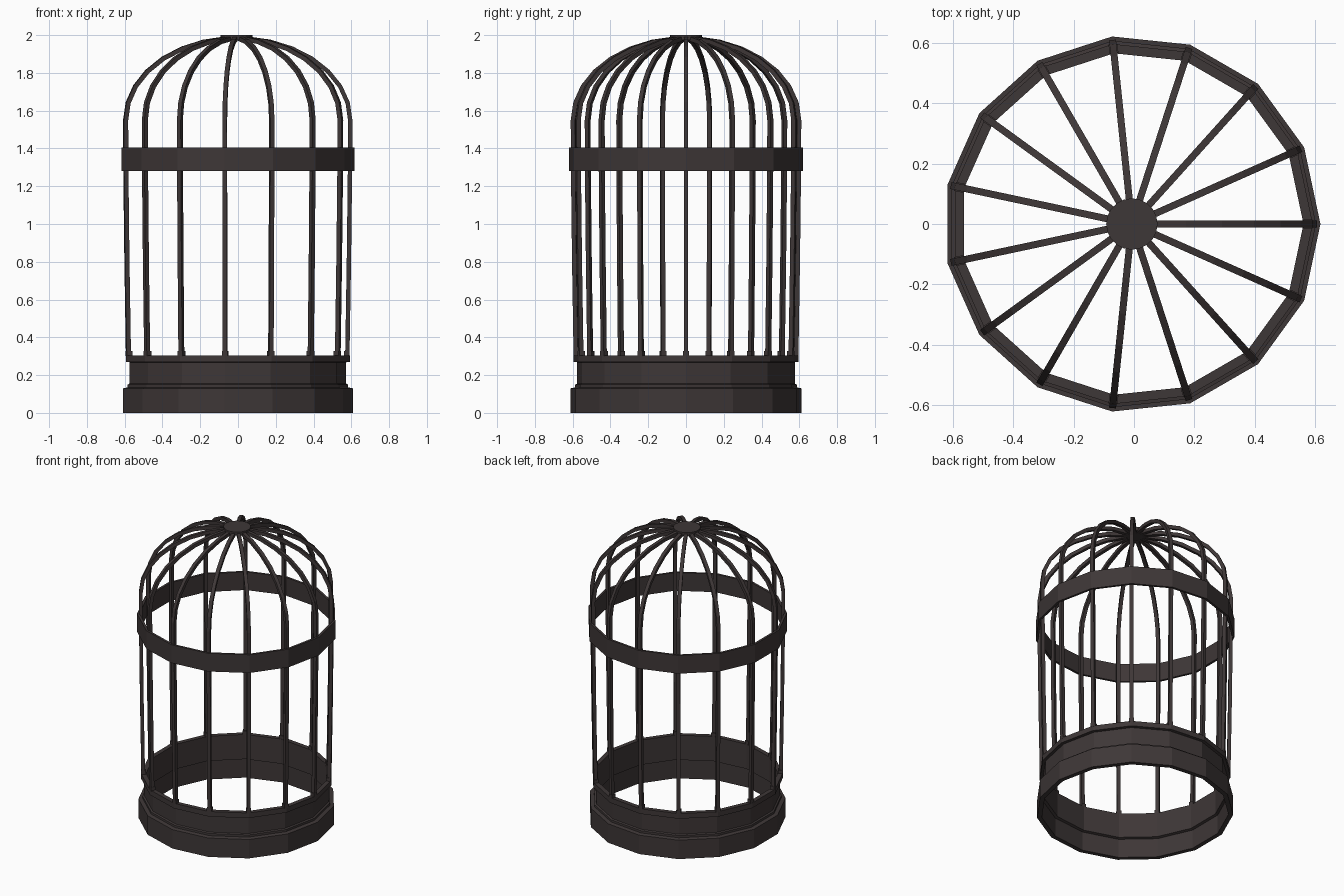
import bpy, bmesh, math

if "Cube" in bpy.data.objects:
    bpy.data.objects.remove(bpy.data.objects["Cube"])

CX = -0.007          # centre of the 15-sided plan
N = 15

iron = bpy.data.materials.new("dark_iron")
iron.diffuse_color = (0.048, 0.038, 0.038, 1)
iron.use_nodes = True
iron.node_tree.nodes["Principled BSDF"].inputs["Base Color"].default_value = iron.diffuse_color


def finish(name, bm):
    bmesh.ops.recalc_face_normals(bm, faces=bm.faces[:])
    me = bpy.data.meshes.new(name)
    bm.to_mesh(me)
    bm.free()
    me.materials.append(iron)
    ob = bpy.data.objects.new(name, me)
    ob.location.x = CX
    bpy.context.collection.objects.link(ob)
    return ob


def lathe(name, profile, sides=N):
    """Closed (radius, z) profile turned round the axis."""
    bm = bmesh.new()
    rings = []
    for i in range(sides):
        a = 2 * math.pi * i / sides
        rings.append([bm.verts.new((r * math.cos(a), r * math.sin(a), z)) for r, z in profile])
    k = len(profile)
    for i in range(sides):
        p, q = rings[i], rings[(i + 1) % sides]
        for j in range(k):
            bm.faces.new((p[j], q[j], q[(j + 1) % k], p[(j + 1) % k]))
    return finish(name, bm)


def sweep(name, path, half, angle):
    """Square rod along a (radius, z) path standing in one radial plane."""
    bm = bmesh.new()
    c, s = math.cos(angle), math.sin(angle)
    rings = []
    for i, (r, z) in enumerate(path):
        r0, z0 = path[max(i - 1, 0)]
        r1, z1 = path[min(i + 1, len(path) - 1)]
        d = math.hypot(r1 - r0, z1 - z0)
        nr, nz = (z1 - z0) / d * half, -(r1 - r0) / d * half
        ring = []
        for u, t in ((1, 1), (1, -1), (-1, -1), (-1, 1)):
            R, Z, T = r + u * nr, z + u * nz, t * half
            ring.append(bm.verts.new((R * c - T * s, R * s + T * c, Z)))
        rings.append(ring)
    for p, q in zip(rings, rings[1:]):
        for j in range(4):
            bm.faces.new((p[j], p[(j + 1) % 4], q[(j + 1) % 4], q[j]))
    bm.faces.new(rings[0])
    bm.faces.new(rings[-1])
    return finish(name, bm)


# Stepped hollow base
lathe("base", [(0.615, 0), (0.615, 0.13), (0.59, 0.135), (0.59, 0.15), (0.58, 0.155),
               (0.58, 0.268), (0.599, 0.27), (0.599, 0.305), (0.568, 0.305),
               (0.568, 0.135), (0.585, 0.13), (0.585, 0)])

# Middle band
lathe("band", [(0.624, 1.28), (0.624, 1.405), (0.608, 1.405), (0.608, 1.28)])

# Bars: leaning slightly outward, then an elliptical dome
path = [(0.586, 0.315), (0.594, 0.8), (0.600, 1.3), (0.601, 1.55)]
for k in range(1, 8):
    t = math.radians(85) * k / 7
    path.append((0.601 * math.cos(t), 1.55 + 0.434 * math.sin(t)))
for i in range(N):
    a = 2 * math.pi * i / N
    sweep(f"bar_{i + 1}", path, 0.0115, a)
    sweep(f"bar_foot_{i + 1}", [(0.583, 0.30), (0.583, 0.328)], 0.015, a)

# Hub disc at the crown
bm = bmesh.new()
bmesh.ops.create_cone(bm, cap_ends=True, segments=20, radius1=0.085, radius2=0.085, depth=0.025)
bmesh.ops.translate(bm, verts=bm.verts[:], vec=(0, 0, 1.9875))
finish("hub", bm)
